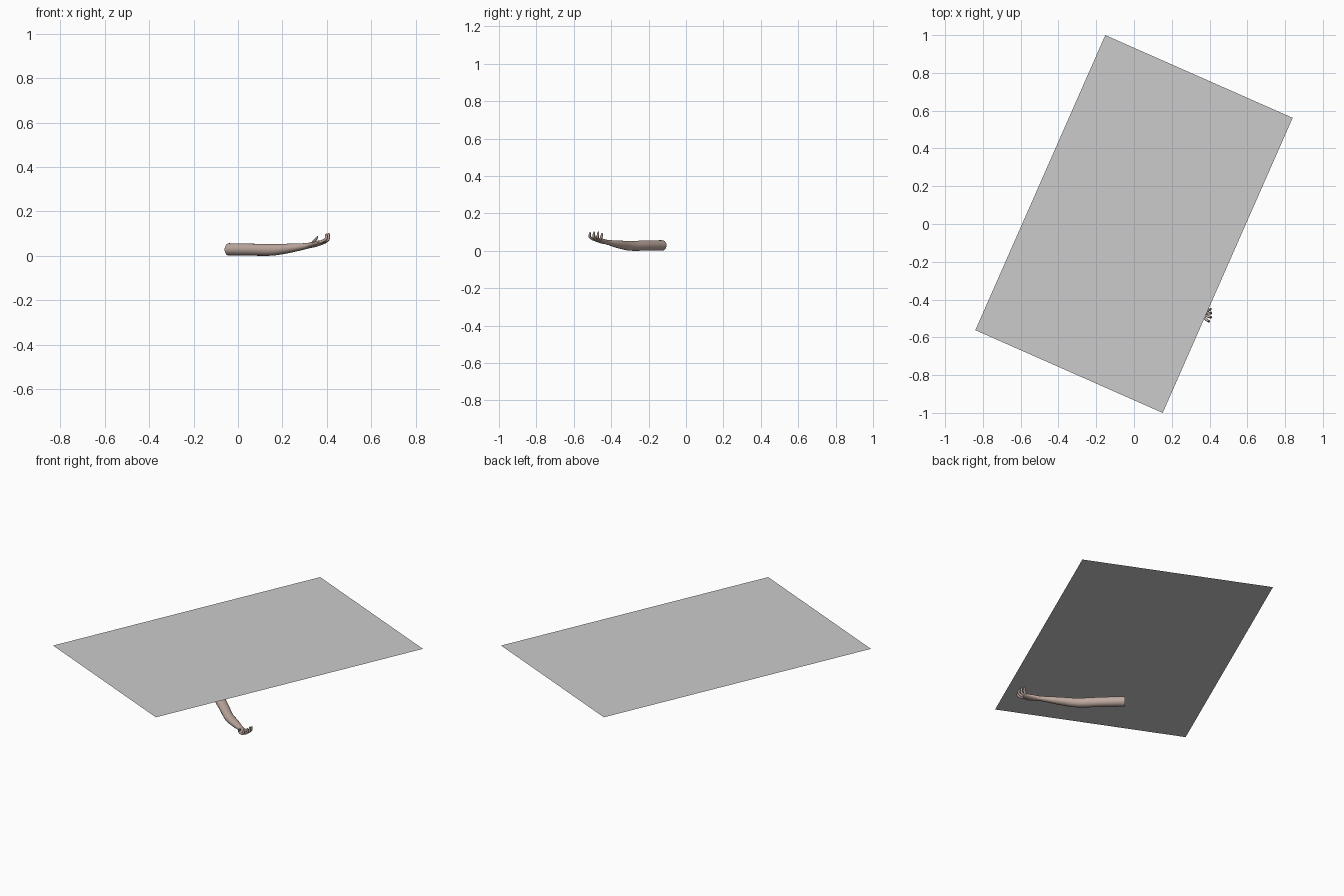
import bpy, bmesh, math
from mathutils import Vector

if "Cube" in bpy.data.objects:
    bpy.data.objects.remove(bpy.data.objects["Cube"])

skin = bpy.data.materials.new("skin")
skin.diffuse_color = (0.52, 0.40, 0.35, 1)
skin.use_nodes = True
skin.node_tree.nodes["Principled BSDF"].inputs["Base Color"].default_value = skin.diffuse_color


def finish(name, bm, mat=None):
    bmesh.ops.recalc_face_normals(bm, faces=bm.faces)
    mesh = bpy.data.meshes.new(name)
    bm.to_mesh(mesh)
    bm.free()
    ob = bpy.data.objects.new(name, mesh)
    bpy.context.collection.objects.link(ob)
    if mat:
        mesh.materials.append(mat)
        bpy.ops.object.select_all(action='DESELECT')
        ob.select_set(True)
        bpy.context.view_layer.objects.active = ob
        bpy.ops.object.shade_smooth_by_angle(angle=math.radians(50))
    return ob


def spline(keys, steps):
    """Catmull-Rom samples through (x, y, z, half width, half height) keys."""
    k = [Vector(p) for p in [keys[0], *keys, keys[-1]]]
    out = []
    for a, b, c, d in zip(k, k[1:], k[2:], k[3:]):
        for i in range(steps):
            t = i / steps
            out.append(0.5 * (2 * b + (c - a) * t + (2 * a - 5 * b + 4 * c - d) * t * t
                              + (3 * b - a - 3 * c + d) * t ** 3))
    return out + [k[-1]]


def limb(name, keys, sides=16, steps=4):
    """Elliptical tube lofted along the keys with closed ends."""
    samples = spline(keys, steps)
    pos = [Vector(s[:3]) for s in samples]
    along = pos[-1] - pos[0]
    side = Vector((-along.y, along.x, 0)).normalized()
    bm = bmesh.new()
    rings = []
    for i, s in enumerate(samples):
        tangent = (pos[min(i + 1, len(pos) - 1)] - pos[max(i - 1, 0)]).normalized()
        up = tangent.cross(side).normalized()
        rings.append([bm.verts.new(pos[i] + side * s[3] * math.cos(a) + up * s[4] * math.sin(a))
                      for a in (2 * math.pi * j / sides for j in range(sides))])
    for r, q in zip(rings, rings[1:]):
        for j in range(sides):
            n = (j + 1) % sides
            bm.faces.new((r[j], r[n], q[n], q[j]))
    bm.faces.new(rings[0])
    bm.faces.new(rings[-1])
    return finish(name, bm, skin)


# Flat rectangular sheet above the arm
bm = bmesh.new()
bm.faces.new([bm.verts.new((x, y, 0.293)) for x, y in
              ((-0.152, 1), (-0.84, -0.562), (0.152, -1), (0.84, 0.562))])
finish("sheet", bm)

# Upper arm, forearm and palm
limb("arm", [
    (-0.041, -0.127, 0.029, 0.030, 0.028),
    (0.060, -0.217, 0.028, 0.028, 0.027),
    (0.150, -0.300, 0.027, 0.026, 0.026),
    (0.230, -0.358, 0.034, 0.024, 0.021),
    (0.310, -0.417, 0.045, 0.016, 0.013),
    (0.338, -0.443, 0.051, 0.023, 0.013),
    (0.366, -0.469, 0.058, 0.029, 0.011),
    (0.381, -0.482, 0.063, 0.026, 0.007),
], sides=20)

# Four fingers curling upward: knuckle, bend and tip
fingers = [
    ((0.390, -0.458), (0.404, -0.452), (0.405, -0.449), 0.096),
    ((0.384, -0.471), (0.406, -0.473), (0.408, -0.469), 0.103),
    ((0.376, -0.483), (0.405, -0.494), (0.407, -0.491), 0.103),
    ((0.368, -0.495), (0.394, -0.514), (0.397, -0.513), 0.100),
]
for i, (a, b, c, top) in enumerate(fingers):
    limb(f"finger_{i + 1}", [
        (*a, 0.061, 0.0070, 0.0070),
        (*b, 0.074, 0.0065, 0.0065),
        (*c, top - 0.006, 0.0050, 0.0050),
        (*c, top, 0.0020, 0.0020),
    ], sides=10)

# Thumb
limb("thumb", [
    (0.335, -0.448, 0.052, 0.010, 0.008),
    (0.343, -0.477, 0.066, 0.0075, 0.007),
    (0.355, -0.493, 0.082, 0.0055, 0.005),
    (0.359, -0.499, 0.088, 0.0020, 0.002),
], sides=10)
